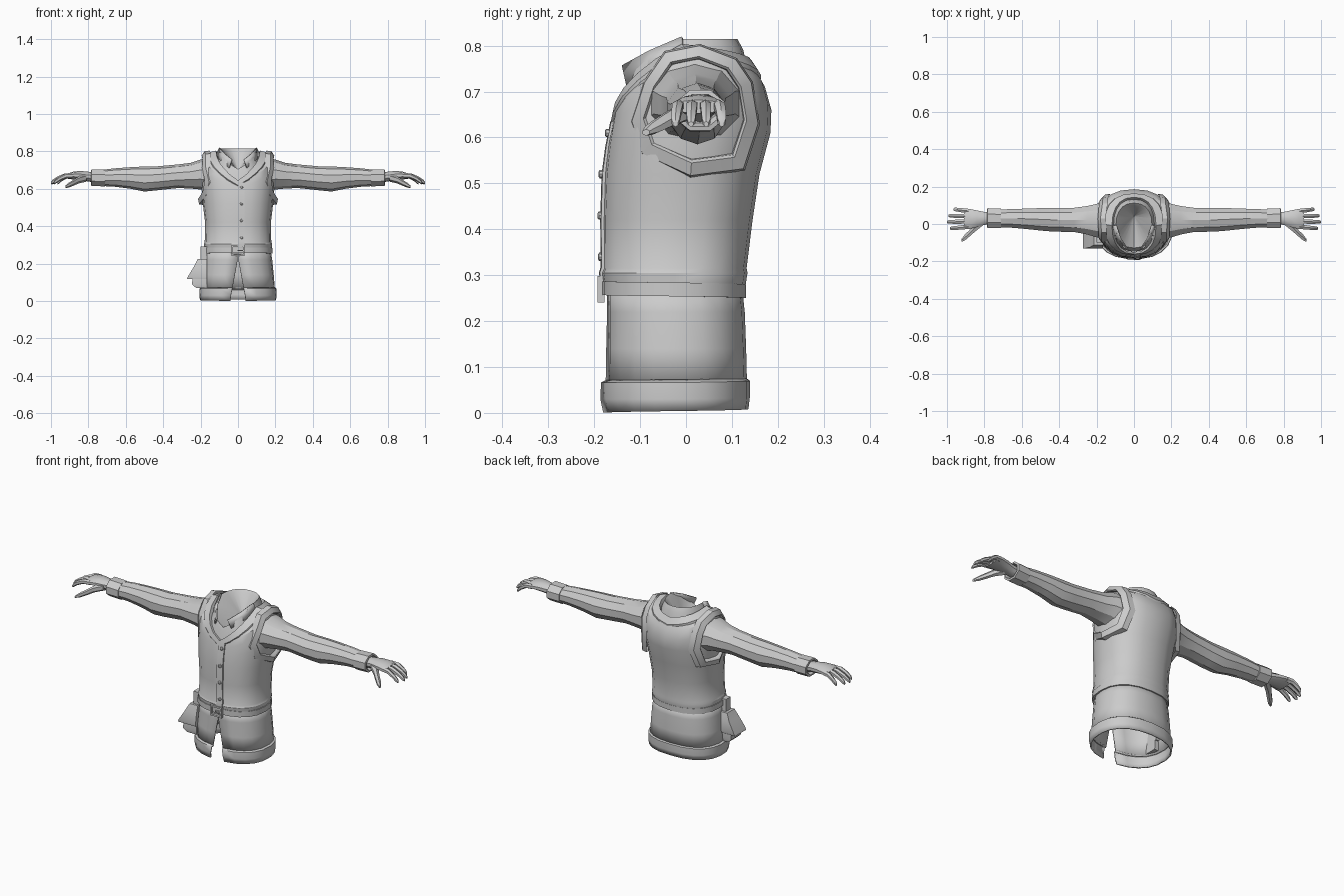
import bpy, bmesh, math
from mathutils import Vector

mat = bpy.data.materials.new("plain grey")
mat.diffuse_color = (0.6, 0.6, 0.6, 1)


def make(name, verts, faces, thick=0, angle=30):
    """Mesh object with clean normals, optional thickness and angle-based smoothing."""
    bm = bmesh.new()
    vs = [bm.verts.new(v) for v in verts]
    for f in faces:
        bm.faces.new([vs[i] for i in f])
    bmesh.ops.recalc_face_normals(bm, faces=bm.faces[:])
    me = bpy.data.meshes.new(name)
    bm.to_mesh(me)
    bm.free()
    me.materials.append(mat)
    ob = bpy.data.objects.new(name, me)
    bpy.context.collection.objects.link(ob)
    bpy.ops.object.select_all(action='DESELECT')
    ob.select_set(True)
    bpy.context.view_layer.objects.active = ob
    bpy.ops.object.shade_smooth_by_angle(angle=math.radians(angle))
    if thick:
        mod = ob.modifiers.new("thickness", 'SOLIDIFY')
        mod.thickness = thick
        mod.offset = -1
    return ob


def loft(name, rings, closed=True, cap=(False, False), **kw):
    n = len(rings[0])
    verts = [v for r in rings for v in r]
    faces = []
    for k in range(len(rings) - 1):
        for i in range(n if closed else n - 1):
            j = (i + 1) % n
            faces.append((k*n + i, k*n + j, k*n + n + j, k*n + n + i))
    if cap[0]:
        faces.append(range(n))
    if cap[1]:
        faces.append(range(len(verts) - n, len(verts)))
    return make(name, verts, faces, **kw)


def body_ring(zf, zs, zb, hw, yf, yb, gap=None, n=20):
    """Rounded body section; heights at front, side and back; optional front gap angle."""
    out = []
    yc, ry = (yf + yb) / 2, (yb - yf) / 2
    for i in range(n + (gap is not None)):
        t = 2 * math.pi * i / n
        if gap is not None:
            t = gap + (2 * math.pi - 2 * gap) * i / n
        s, c = math.sin(t), -math.cos(t)          # t = 0 is the front
        w = abs(t if t <= math.pi else 2 * math.pi - t) / (math.pi / 2)
        z = zf + (zs - zf) * w if w <= 1 else zs + (zb - zs) * (w - 1)
        p = lambda a: math.copysign(abs(a) ** 0.85, a)
        out.append((hw * p(s), yc + ry * p(c), z))
    return out


def box(name, x0, x1, y0, y1, z0, z1):
    r = lambda z: [(x0, y0, z), (x1, y0, z), (x1, y1, z), (x0, y1, z)]
    return loft(name, [r(z0), r(z1)], cap=(True, True))


# vest
flat = [(.27, .172, -.172, .12), (.28, .181, -.182, .13), (.305, .183, -.186, .134),
        (.315, .178, -.181, .132), (.42, .176, -.182, .145), (.52, .188, -.179, .16)]
vest = [body_ring(z, z, z, hw, yf, yb) for z, hw, yf, yb in flat]
vest += [body_ring(*r) for r in ((.575, .63, .61, .197, -.172, .184), (.605, .72, .66, .197, -.165, .186),
                                 (.625, .775, .71, .182, -.16, .172), (.64, .79, .755, .125, -.155, .145))]
loft("vest", vest)
# raised neck band of the vest
loft("vest_neck_band", [body_ring(*r) for r in (
    (.612, .778, .722, .162, -.16, .162), (.618, .793, .735, .158, -.167, .164),
    (.645, .804, .768, .118, -.161, .143), (.645, .78, .75, .108, -.15, .13))])
# shirt collar with the closed inside of the neck
collar = [body_ring(*r) for r in ((.64, .77, .74, .115, -.148, .135), (.69, .80, .79, .102, -.135, .125),
                                  (.705, .815, .815, .096, -.128, .112), (.70, .805, .803, .086, -.118, .10))]
collar.append([(.004 * math.sin(i * math.pi / 10), .04 - .004 * math.cos(i * math.pi / 10), .70) for i in range(20)])
loft("shirt_collar", collar, cap=(False, True))
for s in (-1, 1):
    make("collar_flap", [(s * x, y, z) for x, y, z in ((.1, -.01, .82), (.075, -.08, .79), (.035, -.14, .757),
         (.05, -.13, .712), (.1, -.075, .755), (.115, -.01, .79))], [(0, 1, 4, 5), (1, 2, 3, 4)], thick=.008)

# front placket and buttons
front = [(.285, -.184), (.305, -.188), (.318, -.184), (.42, -.185), (.52, -.182), (.58, -.174), (.635, -.163)]
loft("placket", [[(-.002, y + .012, z), (0, y - .002, z), (.034, y, z), (.036, y + .012, z)] for z, y in front],
     closed=False)
for z, y in ((.34, -.185), (.43, -.186), (.52, -.184), (.61, -.17)):
    ring = lambda yy, r: [(.02 + r * math.cos(a * math.pi / 4), yy, z + r * math.sin(a * math.pi / 4)) for a in range(8)]
    loft("button", [ring(y + .005, .009), ring(y - .004, .009), ring(y - .007, .005)], cap=(False, True))

# skirt and hem, split at the front
gap = lambda z: max(.006, .16 * (1 - z / .22))
skirt = [(.275, .174, -.172, .122), (.22, .183, -.172, .128), (.14, .191, -.174, .131), (.06, .198, -.176, .133)]
loft("skirt", [body_ring(z, z, z, hw, yf, yb, gap(z)) for z, hw, yf, yb in skirt], closed=False, thick=.006)
hem = [(.073, .196, -.172, .130), (.066, .206, -.186, .139), (.03, .207, -.188, .139), (.004, .204, -.182, .136)]
loft("skirt_hem", [body_ring(z - .004 * (z < .01), z, z + .004, hw, yf, yb, gap(z)) for z, hw, yf, yb in hem],
     closed=False, thick=.008)

# belt and buckle
loft("belt", [body_ring(z + .003, z, z - .004, .176 + o, -.176 - o, .122 + o) for z, o in
              ((.254, 0), (.254, .009), (.284, .009), (.284, 0))])
for x0, x1, z0, z1 in ((-.035, -.026, .24, .298), (.026, .035, .24, .298), (-.026, .026, .289, .298),
                       (-.026, .026, .24, .249), (-.004, .03, .266, .273)):
    box("buckle", x0, x1, -.193, -.178, z0, z1)


# hip pouch with overhanging flap
def pouch(name, rows):
    loft(name, [[(x0, y0, z), (-.165, y0, z), (-.165, y1, z), (x0, y1, z)] for z, x0, y0, y1 in rows], cap=(True, True))


pouch("pouch", ((.07, -.225, -.12, -.045), (.09, -.246, -.125, -.04), (.15, -.24, -.12, -.042), (.21, -.21, -.11, -.05)))
pouch("pouch_flap", ((.118, -.272, -.13, -.035), (.13, -.268, -.132, -.032), (.185, -.235, -.124, -.038), (.225, -.215, -.112, -.048)))
box("pouch_loop", -.2, -.165, -.1, -.06, .22, .292)


def tube(name, pts, s, n=10, cap=(True, True), angle=30):
    """Arm-like loft along x from (x, y, z, half depth, half height)."""
    loft(name, [[(s * x, y + ry * math.cos(2 * math.pi * (i + .5) / n), z + rz * math.sin(2 * math.pi * (i + .5) / n))
                 for i in range(n)] for x, y, z, ry, rz in pts], cap=cap, angle=angle)


rim_out = [(-.118, .635), (-.095, .565), (.01, .517), (.125, .532), (.157, .63),
           (.142, .72), (.108, .77), (.03, .80), (-.045, .785), (-.09, .72)]
for s in (-1, 1):
    # armhole rim, curved round the body
    def rim(k, dx):
        out = []
        for y, z in rim_out:
            yy, zz = .02 + (y - .02) * k, .67 + (z - .67) * k
            x = .202 - 2.8 * (yy - .02) ** 2 - max(0, zz - .72) * .35
            out.append((s * (x + dx), yy, zz))
        return out
    loft("armhole_rim", [rim(1.03, -.02), rim(1, .006), rim(.82, .012), rim(.78, .004), rim(.76, -.02)])
    # sleeve
    tube("sleeve", ((.15, .02, .672, .105, .095), (.2, .018, .676, .094, .08), (.25, .02, .67, .08, .069),
                    (.32, .022, .667, .068, .063), (.43, .022, .656, .066, .064), (.5, .025, .652, .063, .067),
                    (.58, .028, .658, .057, .057), (.66, .03, .66, .052, .049), (.72, .03, .658, .05, .044)), s)
    tube("cuff", ((.71, .03, .657, .047, .04), (.712, .03, .657, .056, .048), (.784, .031, .659, .058, .048),
                  (.786, .031, .659, .047, .038), (.77, .031, .659, .035, .03)), s, n=8)
    # hand
    tube("palm", ((.76, .03, .66, .034, .028), (.80, .03, .665, .036, .026), (.84, .028, .67, .047, .025),
                  (.88, .027, .671, .056, .021), (.91, .027, .667, .054, .015)), s)
    for y, dy, end in ((.07, .008, .965), (.042, .002, .992), (.014, -.003, 1.0), (-.015, -.008, .985)):
        d = end - .89
        tube("finger", ((.885, y, .67, .013, .014), (.89 + d * .35, y + dy * .4, .668, .0135, .0135),
                        (.89 + d * .7, y + dy * .8, .652, .012, .0125), (.89 + d * .93, y + dy, .636, .0105, .011),
                        (end, y + dy, .629, .006, .006)), s, n=6)
    tube("thumb", ((.81, .01, .658, .022, .02), (.85, -.02, .648, .024, .019), (.88, -.05, .632, .02, .016),
                   (.905, -.073, .619, .018, .013), (.922, -.087, .611, .009, .007)), s, n=6)
